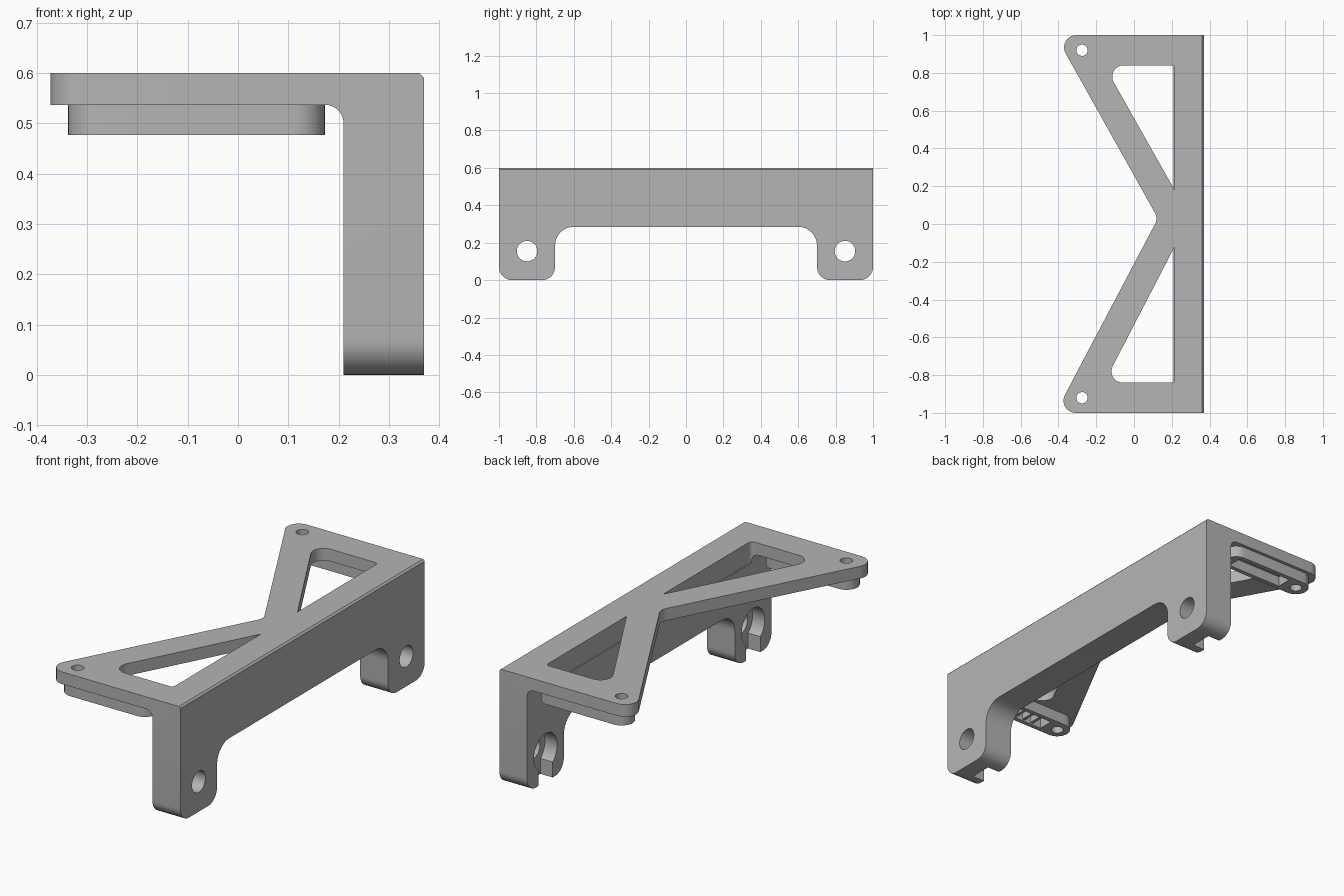
import bpy, bmesh, math
from mathutils import Vector

cube = bpy.data.objects.get("Cube")
if cube:
    bpy.data.objects.remove(cube, do_unlink=True)

grey = bpy.data.materials.new("light_grey")
grey.use_nodes = True
grey.diffuse_color = (0.46, 0.46, 0.46, 1)
grey.node_tree.nodes["Principled BSDF"].inputs["Base Color"].default_value = grey.diffuse_color


def rounded(corners, steps=10):
    """Outline from (u, v, radius) corners, each corner turned into an arc."""
    out = []
    n = len(corners)
    for i, (u, v, r) in enumerate(corners):
        p = Vector((u, v))
        if r == 0:
            out.append(p)
            continue
        a = (Vector(corners[i - 1][:2]) - p).normalized()
        b = (Vector(corners[(i + 1) % n][:2]) - p).normalized()
        half = a.angle(b) / 2
        t = r / math.tan(half)
        c = p + (a + b).normalized() * (r / math.sin(half))
        start, end = p + a * t - c, p + b * t - c
        for k in range(steps + 1):
            f = k / steps
            w = start.angle(end)
            out.append(c + (start * math.sin((1 - f) * w) + end * math.sin(f * w)) / math.sin(w))
    return out


def circle(u, v, r, n=32):
    return [Vector((u + r * math.cos(2 * math.pi * k / n), v + r * math.sin(2 * math.pi * k / n)))
            for k in range(n)]


def box(u0, u1, v0, v1):
    return [Vector(p) for p in ((u0, v0), (u1, v0), (u1, v1), (u0, v1))]


def prism(name, outline, lo, hi, axis):
    """Extrude a flat outline between lo and hi along the given axis."""
    place = {"x": lambda u, v, w: (w, u, v),
             "y": lambda u, v, w: (u, w, v),
             "z": lambda u, v, w: (u, v, w)}[axis]
    bm = bmesh.new()
    low = [bm.verts.new(place(p.x, p.y, lo)) for p in outline]
    top = [bm.verts.new(place(p.x, p.y, hi)) for p in outline]
    bm.faces.new(low)
    bm.faces.new(top)
    for i in range(len(low)):
        j = (i + 1) % len(low)
        bm.faces.new((low[i], low[j], top[j], top[i]))
    bmesh.ops.recalc_face_normals(bm, faces=bm.faces)
    mesh = bpy.data.meshes.new(name)
    bm.to_mesh(mesh)
    bm.free()
    mesh.materials.append(grey)
    ob = bpy.data.objects.new(name, mesh)
    bpy.context.collection.objects.link(ob)
    return ob


def combine(target, tool, operation):
    mod = target.modifiers.new("combine", "BOOLEAN")
    mod.operation, mod.solver, mod.object = operation, "EXACT", tool
    bpy.context.view_layer.objects.active = target
    bpy.ops.object.modifier_apply(modifier=mod.name)
    bpy.data.objects.remove(tool, do_unlink=True)


PLATE_Z, TOP, WALL, BACK = 0.537, 0.6, 0.21, 0.37

# Upright wall with two rounded legs
half = [(1, TOP, 0), (1, 0, 0.07), (0.7, 0, 0.07), (0.7, 0.285, 0.1)]
wall = rounded(half + [(-y, z, r) for y, z, r in reversed(half)])
body = prism("bracket_body", wall, WALL, BACK, "x")

# Top plate with a V notch on its open side
plate = rounded([(0.3, 1, 0), (-0.416, 1, 0.065), (0.127, 0.03, 0.06),
                 (-0.416, -1, 0.065), (0.3, -1, 0)])
combine(body, prism("top_plate", plate, PLATE_Z, TOP, "z"), "UNION")

# Inside fillet between plate and wall
r = 0.037
arc = [Vector((WALL - r + r * math.sin(a), PLATE_Z - r + r * math.cos(a)))
       for a in (math.pi / 2 * k / 8 for k in range(9))]
fillet = [Vector((WALL - r, PLATE_Z + 0.01)), *arc,
          Vector((WALL + 0.01, PLATE_Z - r)), Vector((WALL + 0.01, PLATE_Z + 0.01))]
combine(body, prism("inside_fillet", fillet, -1, 1, "y"), "UNION")

# Small chamfer on the top outer edge
c = 0.009
chamfer = [Vector((BACK - c, TOP)), Vector((BACK + c, TOP + 2 * c)), Vector((BACK + c, TOP - 2 * c)),
           Vector((BACK, TOP - c))]
combine(body, prism("edge_chamfer", chamfer, -1.1, 1.1, "y"), "DIFFERENCE")

# Triangular windows in the plate
for tip, side in ((0.18, 1), (-0.12, -1)):
    window = rounded([(0.215, tip, 0), (0.215, side * 0.84, 0.02), (-0.158, side * 0.84, 0.06)])
    combine(body, prism("window", window, 0.49, 0.7, "z"), "DIFFERENCE")

for side in (-1, 1):
    y = side * 0.92
    # Pad under the plate end, hollowed from below
    pr = 0.063
    x0, x1 = -0.275, 0.11
    pad = [Vector((x1 + pr * math.sin(a), y + pr * math.cos(a)))
           for a in (math.pi * k / 16 for k in range(17))]
    pad += [Vector((x0 - pr * math.sin(a), y - pr * math.cos(a)))
            for a in (math.pi * k / 16 for k in range(17))]
    combine(body, prism("pad", pad, 0.477, PLATE_Z + 0.01, "z"), "UNION")
    pocket = box(-0.2, 0.12, y - 0.04, y + 0.04)
    combine(body, prism("pad_pocket", pocket, 0.4, 0.53, "z"), "DIFFERENCE")
    if side < 0:
        for k in range(5):
            x = -0.15 + 0.052 * k
            rib = box(x, x + 0.016, y - 0.05, y + 0.05)
            combine(body, prism("pad_rib", rib, 0.485, 0.535, "z"), "UNION")
    combine(body, prism("plate_hole", circle(x0, y, 0.03), 0.4, 0.7, "z"), "DIFFERENCE")

    # Bolt hole through the leg, keyhole recess on its inner face
    y, z = side * 0.85, 0.155
    combine(body, prism("bolt_hole", circle(y, z, 0.055), 0.1, 0.5, "x"), "DIFFERENCE")
    combine(body, prism("recess", circle(y, z, 0.095), 0.15, WALL + 0.07, "x"), "DIFFERENCE")
    slot = box(y - 0.058, y + 0.058, -0.1, z)
    combine(body, prism("recess_slot", slot, 0.15, WALL + 0.07, "x"), "DIFFERENCE")

bpy.ops.object.select_all(action="DESELECT")
body.select_set(True)
bpy.context.view_layer.objects.active = body
bpy.ops.object.shade_smooth_by_angle(angle=math.radians(30))
